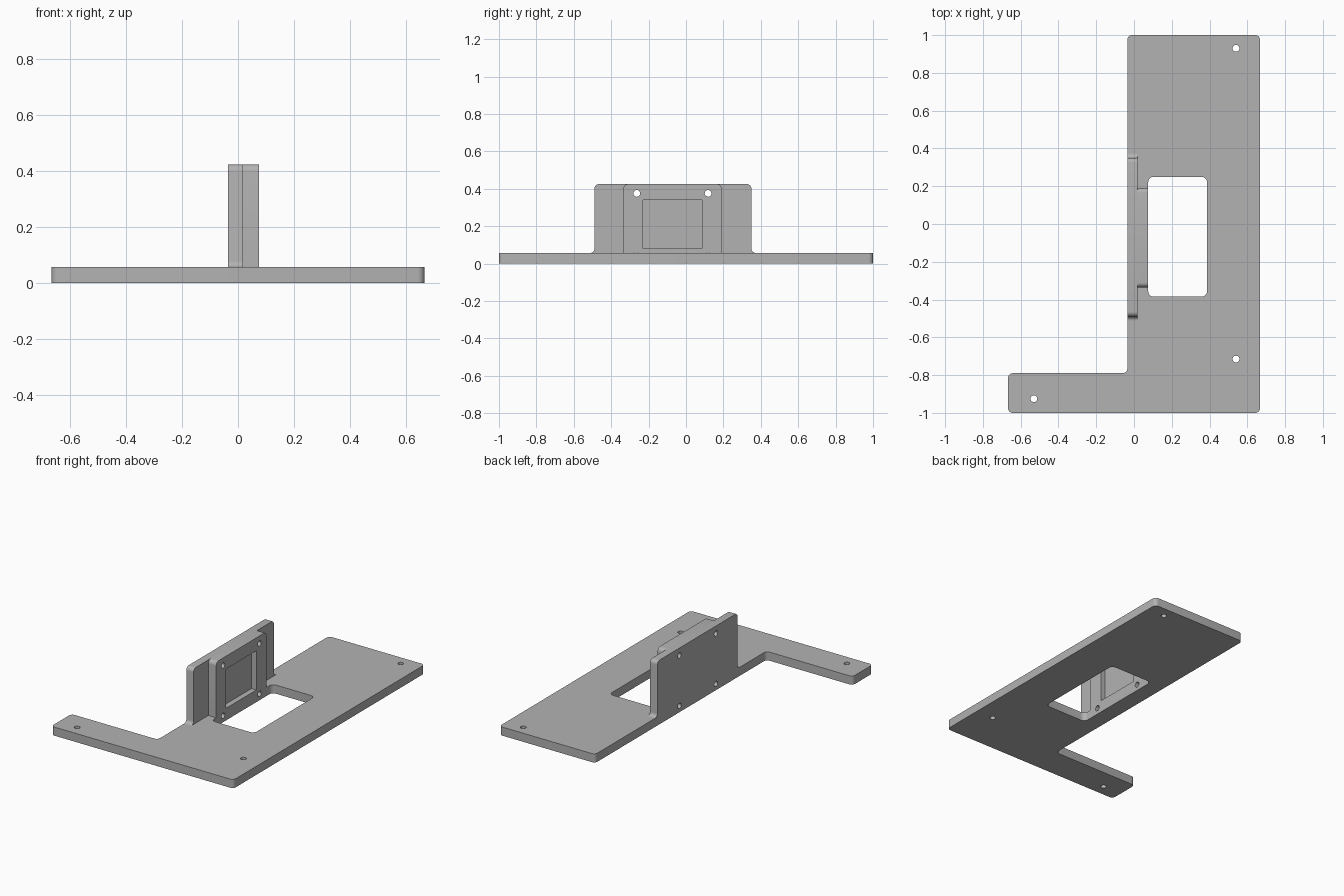
import bpy, bmesh, math
from mathutils import Vector

cube = bpy.data.objects.get("Cube")
if cube:
    bpy.data.objects.remove(cube, do_unlink=True)

grey = bpy.data.materials.new("plain grey")
grey.use_nodes = True
COLOUR = (0.45, 0.45, 0.45, 1)
grey.diffuse_color = COLOUR
grey.node_tree.nodes["Principled BSDF"].inputs["Base Color"].default_value = COLOUR


def rounded(corners, steps=6):
    """Outline from (u, v, radius) corners, each rounded by a tangent arc."""
    out = []
    for i, (u, v, r) in enumerate(corners):
        p = Vector((u, v))
        if r == 0:
            out.append(p)
            continue
        a = (Vector(corners[i - 1][:2]) - p).normalized()
        b = (Vector(corners[(i + 1) % len(corners)][:2]) - p).normalized()
        # All rounded corners are square, so the arc centre is p + r(a + b)
        for k in range(steps + 1):
            t = math.pi / 2 * k / steps
            out.append(p + r * (a + b) - r * (b * math.cos(t) + a * math.sin(t)))
    return out


def rect(u0, u1, v0, v1, r=0.0):
    return rounded([(u0, v0, r), (u1, v0, r), (u1, v1, r), (u0, v1, r)])


def circle(u, v, r=0.018, n=24):
    return [Vector((u + r * math.cos(2 * math.pi * k / n),
                    v + r * math.sin(2 * math.pi * k / n))) for k in range(n)]


def prism(name, outline, axis, lo, hi):
    """Extrude a flat outline along x (outline in y, z) or z (outline in x, y)."""
    bm = bmesh.new()
    place = (lambda p: (lo, p.x, p.y)) if axis == "x" else (lambda p: (p.x, p.y, lo))
    verts = [bm.verts.new(place(p)) for p in outline]
    bm.faces.new(verts)
    bmesh.ops.remove_doubles(bm, verts=bm.verts[:], dist=1e-5)
    top = bmesh.ops.extrude_face_region(bm, geom=bm.faces[:])["geom"]
    shift = Vector((hi - lo, 0, 0)) if axis == "x" else Vector((0, 0, hi - lo))
    bmesh.ops.translate(bm, vec=shift,
                        verts=[g for g in top if isinstance(g, bmesh.types.BMVert)])
    bmesh.ops.recalc_face_normals(bm, faces=bm.faces[:])
    mesh = bpy.data.meshes.new(name)
    bm.to_mesh(mesh)
    bm.free()
    mesh.materials.append(grey)
    obj = bpy.data.objects.new(name, mesh)
    bpy.context.collection.objects.link(obj)
    return obj


def cut(obj, cutters):
    for c in cutters:
        c.hide_render = True
        mod = obj.modifiers.new("cut", "BOOLEAN")
        mod.operation = "DIFFERENCE"
        mod.solver = "EXACT"
        mod.object = c
    bpy.context.view_layer.update()
    result = obj.evaluated_get(bpy.context.evaluated_depsgraph_get())
    mesh = bpy.data.meshes.new_from_object(result)
    obj.modifiers.clear()
    obj.data = mesh


T = 0.057          # plate thickness
BACK, MID, FACE = -0.035, 0.018, 0.075
TOP = 0.425
R = 0.025

# L-shaped base plate
base = prism("base_plate", rounded([
    (-0.667, -1, R), (0.667, -1, R), (0.667, 1, R),
    (BACK, 1, R), (BACK, -0.79, R), (-0.667, -0.79, R)]), "z", 0, T)

# Upright wall with rounded top and small fillets at its foot
wall = prism("upright_wall", rounded([
    (0.372, T, 0), (0.35, T, 0.022), (0.35, TOP, R),
    (-0.49, TOP, R), (-0.49, T, 0.022), (-0.512, T, 0)]), "x", BACK, MID)

# Raised mounting pad on the wall
pad = prism("mounting_pad", rounded([
    (-0.335, T, 0), (0.19, T, 0), (0.19, TOP, R), (-0.335, TOP, R)]), "x", MID, FACE)

# Cutters: window, plate screw holes, pad screw holes, pad pocket
window = prism("window_cutter", rect(FACE, 0.387, -0.385, 0.25, 0.03), "z", -0.1, 0.2)
plate_holes = [prism("plate_hole_cutter", circle(x, y), "z", -0.1, 0.2)
               for x, y in ((0.54, 0.93), (0.54, -0.715), (-0.53, -0.925))]
high, low = ([prism("pad_hole_cutter", circle(y, z), "x", -0.1, 0.15)
              for y in (-0.263, 0.118)] for z in (0.375, 0.042))
pocket = prism("pocket_cutter", rect(-0.23, 0.085, 0.08, 0.34), "x", FACE - 0.036, 0.15)

cut(base, [window] + plate_holes + low)
cut(wall, high + low)
cut(pad, high + low + [pocket])
for c in [window, pocket] + plate_holes + high + low:
    bpy.data.objects.remove(c, do_unlink=True)

# Smooth the round corners, keep the edges crisp
bpy.ops.object.select_all(action="DESELECT")
for obj in (base, wall, pad):
    obj.select_set(True)
bpy.context.view_layer.objects.active = base
bpy.ops.object.shade_smooth_by_angle(angle=math.radians(30))
